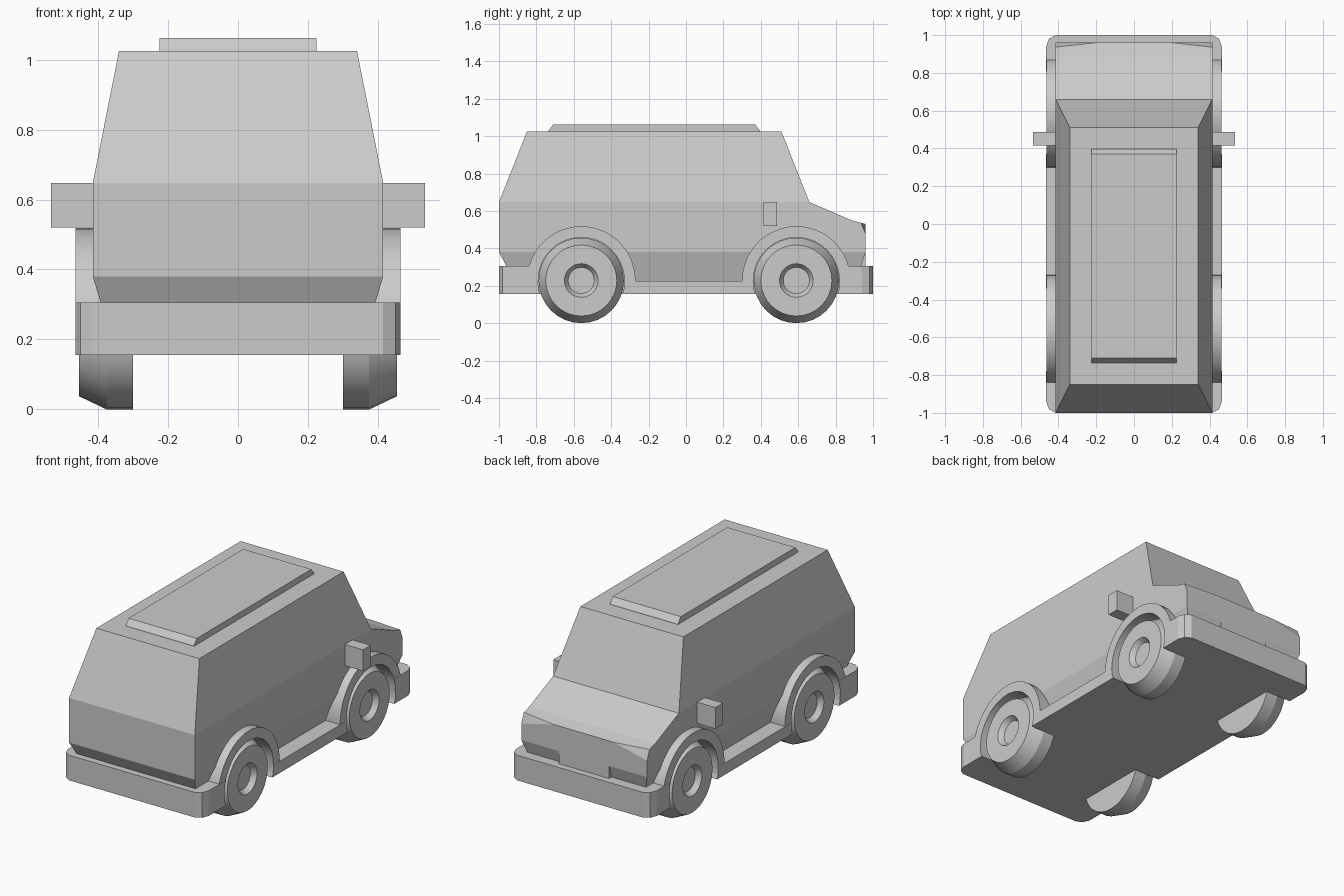
import bpy, bmesh
from math import sin, cos, pi, radians

cube = bpy.data.objects.get("Cube")
if cube:
    bpy.data.objects.remove(cube)

grey = bpy.data.materials.new("plain_grey")
grey.use_nodes = True
grey.diffuse_color = (0.6, 0.6, 0.6, 1)
grey.node_tree.nodes["Principled BSDF"].inputs["Base Color"].default_value = (0.6, 0.6, 0.6, 1)

WHEEL_Y = {"rear": -0.56, "front": 0.59}
AXLE_Z = 0.228


def finish(name, bm, mirror=False, smooth=False):
    bmesh.ops.recalc_face_normals(bm, faces=bm.faces)
    mesh = bpy.data.meshes.new(name)
    bm.to_mesh(mesh)
    bm.free()
    mesh.materials.append(grey)
    ob = bpy.data.objects.new(name, mesh)
    bpy.context.collection.objects.link(ob)
    if smooth:
        bpy.ops.object.select_all(action='DESELECT')
        ob.select_set(True)
        bpy.context.view_layer.objects.active = ob
        bpy.ops.object.shade_smooth_by_angle(angle=radians(25))
    if mirror:
        ob.modifiers.new("Mirror", 'MIRROR')
    return ob


def loft(bm, rings):
    """Skin matching rings of points and cap both ends."""
    loops = [[bm.verts.new(p) for p in ring] for ring in rings]
    n = len(loops[0])
    for a, b in zip(loops, loops[1:]):
        for i in range(n):
            j = (i + 1) % n
            bm.faces.new((a[i], a[j], b[j], b[i]))
    bm.faces.new(loops[0])
    bm.faces.new(loops[-1])


def lofted(name, rings, **kw):
    bm = bmesh.new()
    loft(bm, rings)
    return finish(name, bm, **kw)


def rect(hx, y0, y1, z):
    return [(-hx, y0, z), (hx, y0, z), (hx, y1, z), (-hx, y1, z)]


def box_rings(x0, x1, y0, y1, z0, z1):
    return [[(x0, y0, z), (x1, y0, z), (x1, y1, z), (x0, y1, z)] for z in (z0, z1)]


def disc(x, r, cy, n=32):
    return [(x, cy + r * cos(2 * pi * i / n), AXLE_Z + r * sin(2 * pi * i / n)) for i in range(n)]


def cut(ob, cutter):
    mod = ob.modifiers.new("Cut", 'BOOLEAN')
    mod.operation = 'DIFFERENCE'
    mod.solver = 'EXACT'
    mod.object = cutter


def hide(ob):
    ob.hide_render = True
    ob.hide_viewport = True
    ob.display_type = 'WIRE'
    return ob


# Cutters: wheel wells, the step above each sill, headlight corners
bm = bmesh.new()
for cy in WHEEL_Y.values():
    loft(bm, [disc(x, 0.232, cy) for x in (0.295, 0.6)])
well_cutter = hide(finish("wheel_well_cutter", bm, mirror=True))
sill_cutter = hide(lofted("sill_step_cutter", box_rings(0.3, 0.6, -0.4, 0.43, 0.225, 0.4), mirror=True))
bm = bmesh.new()
for p in [(0.43, 0.925, 0.56), (0.43, 0.97, 0.45), (0.43, 0.97, 0.56), (0.15, 0.965, 0.53)]:
    bm.verts.new(p)
bmesh.ops.convex_hull(bm, input=bm.verts)
light_cutter = hide(finish("headlight_cutter", bm, mirror=True))

# Body shell: half width, rear y, front y, height
body = lofted("body", [rect(*r) for r in [
    (0.36, -0.905, 0.905, 0.2),
    (0.415, -1, 0.96, 0.38),
    (0.415, -1, 0.96, 0.53),
    (0.415, -1, 0.885, 0.55),
    (0.415, -1, 0.66, 0.647),
    (0.34, -0.85, 0.51, 1.025)]])
cut(body, well_cutter)
cut(body, light_cutter)

# Bumper deck with rounded corners, stepped down to sills between the wheels
corner = [(0.415, 1), (0.45, 0.98), (0.465, 0.94)]
right = corner + [(x, -y) for x, y in reversed(corner)]
plan = right + [(-x, y) for x, y in reversed(right)]
deck = lofted("bumper_and_sills", [[(x, y, z) for x, y in plan] for z in (0.155, 0.305)])
cut(deck, sill_cutter)
cut(deck, well_cutter)


# Wheel arches and wheels
def arch(x, cy, n=24):
    pts = []
    for r, order in ((0.29, range(n + 1)), (0.23, range(n, -1, -1))):
        arc = [(x, cy + r * cos(pi * i / n), AXLE_Z + r * sin(pi * i / n)) for i in order]
        foot = [(x, cy + s * r, 0.16) for s in (1, -1)]
        pts += [foot[0]] + arc + [foot[1]] if r > 0.25 else [foot[1]] + arc + [foot[0]]
    return pts


wheel_profile = [(0.30, 0.228), (0.375, 0.228), (0.455, 0.19),
                 (0.455, 0.09), (0.425, 0.07)]
for end, cy in WHEEL_Y.items():
    lofted(end + "_wheel_arches", [arch(x, cy) for x in (0.3, 0.464)], mirror=True, smooth=True)
    lofted(end + "_wheels", [disc(x, r, cy) for x, r in wheel_profile], mirror=True, smooth=True)

# Roof panel, number plate mount and side mirrors
lofted("roof_panel", [rect(0.225, -0.74, 0.4, 1.01), rect(0.225, -0.735, 0.395, 1.03),
                      rect(0.225, -0.71, 0.37, 1.062)])
lofted("plate_mount", box_rings(-0.165, 0.165, 0.9, 0.96, 0.3, 0.39))
lofted("side_mirrors", box_rings(0.4, 0.535, 0.415, 0.487, 0.52, 0.647), mirror=True)
